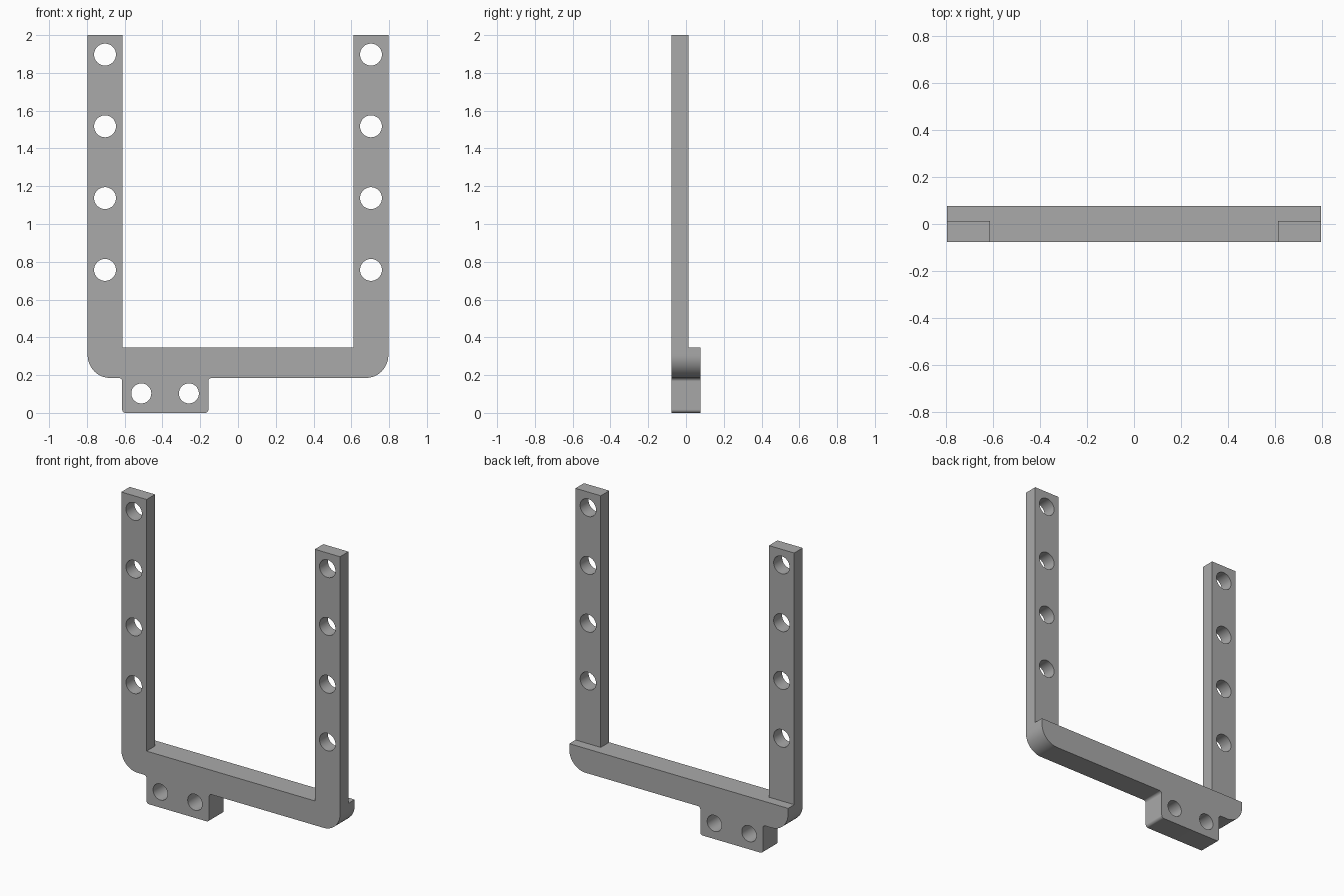
import bpy
import bmesh
from math import cos, sin, radians
from mathutils import Vector

cube = bpy.data.objects.get("Cube")
if cube:
    bpy.data.objects.remove(cube, do_unlink=True)

HALF_W, INNER = 0.796, 0.612      # outer and inner half widths
FRONT, BACK, ARM_BACK = -0.076, 0.076, 0.012
BAR_LOW, BAR_TOP = 0.185, 0.345

grey = bpy.data.materials.new("grey plastic")
grey.use_nodes = True
colour = (0.4, 0.4, 0.4, 1)
grey.diffuse_color = colour
grey.node_tree.nodes["Principled BSDF"].inputs["Base Color"].default_value = colour


def rounded(corners, steps=12):
    """Replace each (x, z, radius) corner with a tangent arc."""
    out = []
    for i, (x, z, r) in enumerate(corners):
        p = Vector((x, z))
        if r == 0:
            out.append(p)
            continue
        a = (Vector(corners[i - 1][:2]) - p).normalized()
        b = (Vector(corners[(i + 1) % len(corners)][:2]) - p).normalized()
        centre = p + (a + b) * r
        for k in range(steps + 1):
            t = radians(90 * k / steps)
            out.append(centre - b * r * cos(t) - a * r * sin(t))
    return out


def extrude(name, points, y0, y1):
    """Solid from an x-z outline, between two depths."""
    bm = bmesh.new()
    face = bm.faces.new([bm.verts.new((p[0], y0, p[1])) for p in points])
    new = bmesh.ops.extrude_face_region(bm, geom=[face])["geom"]
    verts = [g for g in new if isinstance(g, bmesh.types.BMVert)]
    bmesh.ops.translate(bm, verts=verts, vec=(0, y1 - y0, 0))
    bmesh.ops.recalc_face_normals(bm, faces=bm.faces)
    mesh = bpy.data.meshes.new(name)
    bm.to_mesh(mesh)
    bm.free()
    obj = bpy.data.objects.new(name, mesh)
    bpy.context.collection.objects.link(obj)
    return obj


def combine(target, tool, operation):
    """Boolean the tool into the target and discard the tool."""
    mod = target.modifiers.new(operation.lower(), "BOOLEAN")
    mod.operation, mod.object, mod.solver = operation, tool, "EXACT"
    graph = bpy.context.evaluated_depsgraph_get()
    mesh = bpy.data.meshes.new_from_object(target.evaluated_get(graph))
    target.modifiers.clear()
    target.data = mesh
    bpy.data.objects.remove(tool, do_unlink=True)


def drill(target, x, z, r, n=48):
    ring = [(x + r * cos(radians(360 * k / n)), z + r * sin(radians(360 * k / n)))
            for k in range(n)]
    cutter = extrude("hole_cutter", ring, -0.2, 0.2)
    cutter.hide_render = True
    combine(target, cutter, "DIFFERENCE")


# Cross bar with the mounting tab below it
outline = rounded([
    (-HALF_W, BAR_TOP, 0), (-HALF_W, BAR_LOW, 0.12),
    (-0.613, BAR_LOW, 0.018), (-0.613, 0, 0.018),
    (-0.157, 0, 0.018), (-0.157, BAR_LOW, 0.018),
    (HALF_W, BAR_LOW, 0.12), (HALF_W, BAR_TOP, 0)])
frame = extrude("bracket_frame", outline, FRONT, BACK)

# Upright arms, thinner than the bar and flush with its front
for side in (-1, 1):
    arm = extrude("arm", [(side * x, z) for x, z in (
        (INNER, BAR_TOP - 0.03), (HALF_W, BAR_TOP - 0.03), (HALF_W, 2), (INNER, 2))],
        FRONT, ARM_BACK)
    combine(frame, arm, "UNION")

# Screw holes in the arms and the tab
for side in (-1, 1):
    for i in range(4):
        drill(frame, side * 0.704, 0.757 + 0.38 * i, 0.058)
for x in (-0.512, -0.26):
    drill(frame, x, 0.103, 0.053)

# Merge leftover coplanar splits
bm = bmesh.new()
bm.from_mesh(frame.data)
bmesh.ops.remove_doubles(bm, verts=bm.verts, dist=0.0001)
bmesh.ops.dissolve_limit(bm, angle_limit=radians(0.5), verts=bm.verts, edges=bm.edges)
bm.to_mesh(frame.data)
bm.free()

frame.data.materials.clear()
frame.data.materials.append(grey)
bpy.ops.object.select_all(action="DESELECT")
frame.select_set(True)
bpy.context.view_layer.objects.active = frame
bpy.ops.object.shade_smooth_by_angle(angle=radians(30))
